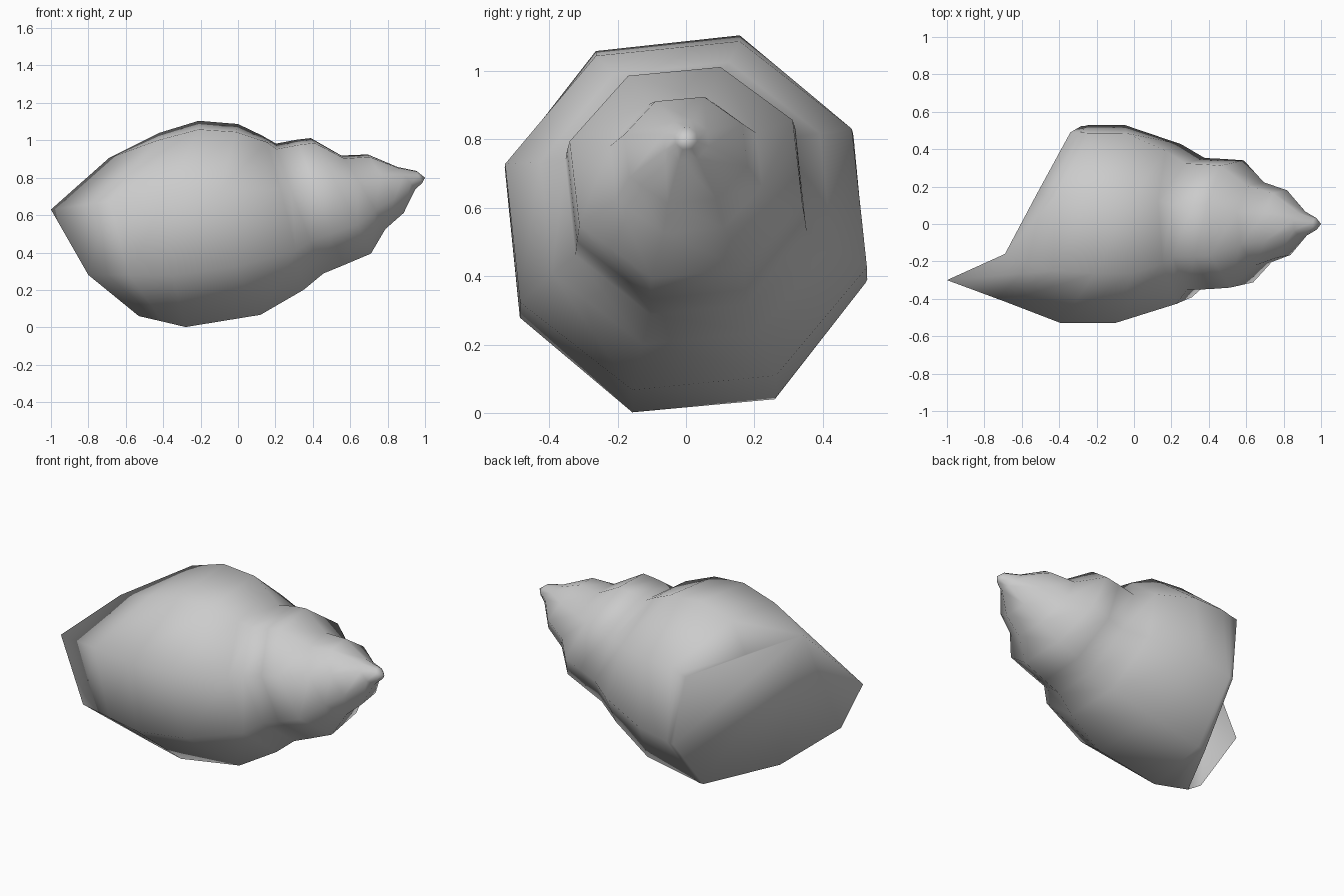
import bpy, bmesh, math

if "Cube" in bpy.data.objects:
    bpy.data.objects.remove(bpy.data.objects["Cube"])

# One plain shell colour
grey = bpy.data.materials.new("shell_grey")
grey.diffuse_color = (0.6, 0.6, 0.6, 1)
grey.use_nodes = True
grey.node_tree.nodes["Principled BSDF"].inputs["Base Color"].default_value = grey.diffuse_color

SIDES = 8
ANGLES = [math.radians(73.5 - 45 * i) for i in range(SIDES)]

# Lip of the opening, drawn out into a pointed spout
LIP = [
    (-0.52, 0.16, 0.86), (-0.34, 0.49, 0.80), (-0.28, 0.525, 0.38),
    (-0.30, 0.26, 0.04), (-0.53, -0.16, 0.06), (-0.80, -0.37, 0.28),
    (-1.00, -0.30, 0.63), (-0.69, -0.16, 0.905),
]

# Body wall just ahead of the lip
NECK = [
    (-0.42, 0.15, 1.04), (-0.29, 0.49, 0.81), (-0.26, 0.525, 0.38),
    (-0.275, 0.26, 0.04), (-0.40, -0.16, 0.03), (-0.58, -0.43, 0.28),
    (-0.69, -0.415, 0.675), (-0.43, -0.25, 1.0),
]

# Large body whorl: x at each angle (it winds round), y radius, z radius, centre height
BODY = [
    ((-0.21, -0.24, -0.24, -0.25, -0.28, -0.35, -0.39, -0.21), 0.553, 0.575, 0.553),
    ((0.0, -0.04, -0.05, 0.08, 0.12, -0.02, -0.10, -0.01), 0.552, 0.532, 0.577),
]

# Tilted spire rings: x centre, lean, skew, y radius, z radius, centre height
SPIRE = [
    (0.24, 0.11, -0.02, 0.445, 0.430, 0.613),   # slope into first groove
    (0.33, 0.135, 0.01, 0.368, 0.362, 0.635),   # first groove
    (0.44, 0.13, 0.0, 0.363, 0.350, 0.668),     # middle whorl
    (0.55, 0.165, -0.01, 0.355, 0.322, 0.703),  # middle whorl shoulder
    (0.67, 0.12, -0.01, 0.232, 0.205, 0.722),   # second groove
    (0.79, 0.10, 0.0, 0.188, 0.163, 0.768),     # small whorl shoulder
    (0.90, 0.05, 0.0, 0.070, 0.062, 0.798),     # third groove
    (0.97, 0.015, 0.0, 0.034, 0.034, 0.803),    # tip
]

bm = bmesh.new()


def ring(xs, ry, rz, zc):
    """Eight-sided loop with its own x for every corner."""
    return [bm.verts.new((x, ry * math.cos(a), zc + rz * math.sin(a)))
            for x, a in zip(xs, ANGLES)]


loops = [[bm.verts.new(p) for p in row] for row in (LIP, NECK)]
loops += [ring(*row) for row in BODY]
for x, lean, skew, ry, rz, zc in SPIRE:
    xs = [x - lean * math.sin(a) + skew * math.cos(a) for a in ANGLES]
    loops.append(ring(xs, ry, rz, zc))

# Walls between neighbouring rings
for low, high in zip(loops, loops[1:]):
    for i in range(SIDES):
        j = (i + 1) % SIDES
        bm.faces.new((low[i], low[j], high[j], high[i]))

# Pointed apex
apex = bm.verts.new((1.0, 0.0, 0.80))
for i in range(SIDES):
    bm.faces.new((loops[-1][i], loops[-1][(i + 1) % SIDES], apex))

# Face of the opening, fanned from the upper corner of the lip
lip = loops[0]
for i in range(SIDES - 2):
    bm.faces.new((lip[i], lip[i + 1], lip[-1]))

bmesh.ops.recalc_face_normals(bm, faces=bm.faces)
for f in bm.faces:
    f.smooth = True

mesh = bpy.data.meshes.new("spiral_shell")
bm.to_mesh(mesh)
bm.free()
mesh.materials.append(grey)
shell = bpy.data.objects.new("spiral_shell", mesh)
bpy.context.collection.objects.link(shell)
